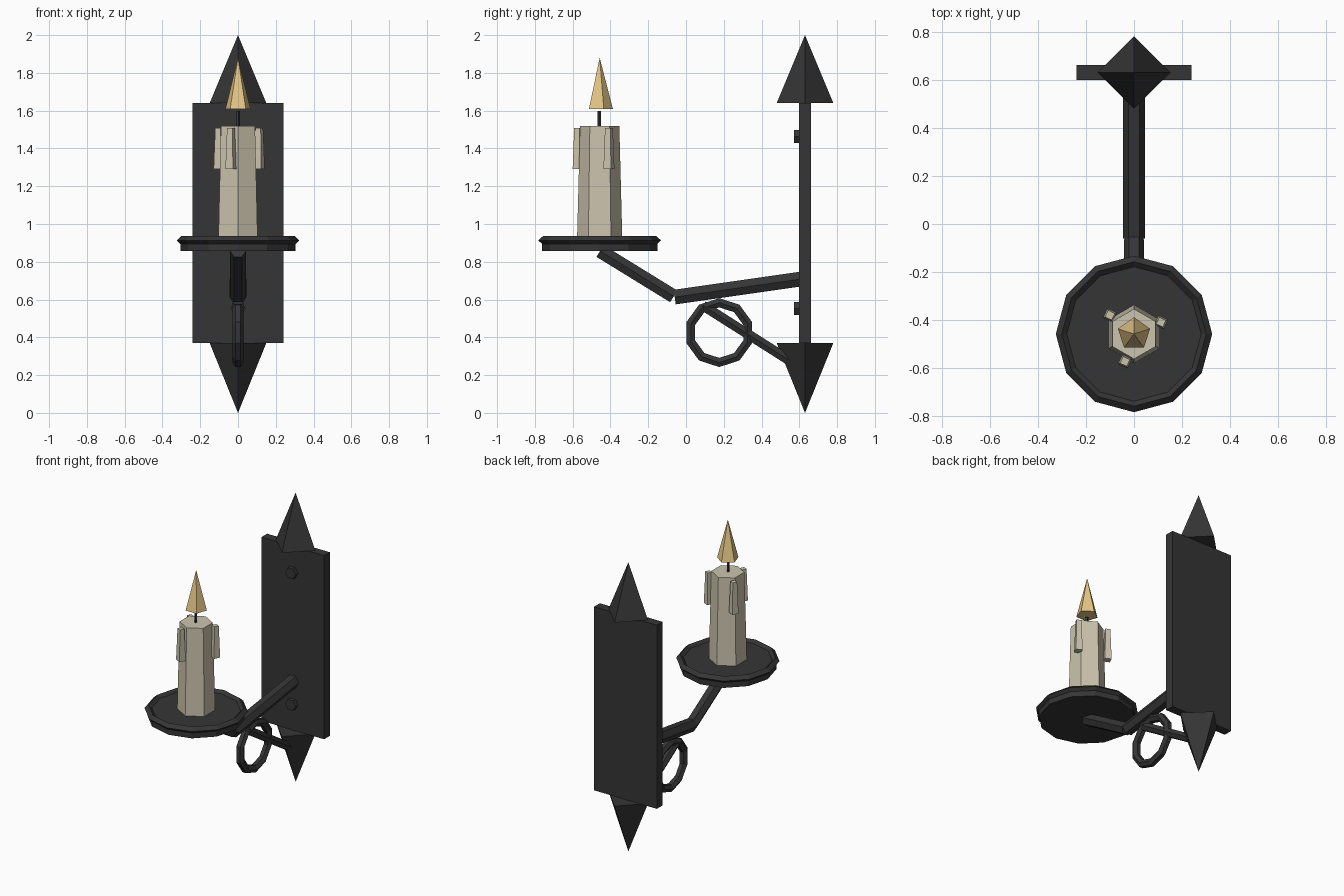
import bpy, bmesh, math
from mathutils import Vector, Matrix

if "Cube" in bpy.data.objects:
    bpy.data.objects.remove(bpy.data.objects["Cube"])


def material(name, rgb):
    m = bpy.data.materials.new(name)
    m.diffuse_color = (*rgb, 1)
    m.use_nodes = True
    m.node_tree.nodes["Principled BSDF"].inputs["Base Color"].default_value = m.diffuse_color
    return m


IRON = material("black_iron", (0.036, 0.036, 0.036))
WAX = material("candle_wax", (0.60, 0.55, 0.42))
FLAME = material("flame_yellow", (0.78, 0.56, 0.24))
CY = -0.457          # candle axis
PY = 0.63            # wall plate centre


def loft(name, rings, mat, closed=False):
    """Skin equal-length rings of points; cap the ends unless closed."""
    bm = bmesh.new()
    vs = [[bm.verts.new(p) for p in r] for r in rings]
    n = len(vs[0])
    for i in range(len(vs) if closed else len(vs) - 1):
        a, b = vs[i], vs[(i + 1) % len(vs)]
        for j in range(n):
            k = (j + 1) % n
            bm.faces.new((a[j], a[k], b[k], b[j]))
    if not closed:
        bm.faces.new(vs[0])
        bm.faces.new(vs[-1])
    bmesh.ops.remove_doubles(bm, verts=bm.verts, dist=1e-5)
    bmesh.ops.recalc_face_normals(bm, faces=bm.faces)
    me = bpy.data.meshes.new(name)
    bm.to_mesh(me)
    bm.free()
    me.materials.append(mat)
    ob = bpy.data.objects.new(name, me)
    bpy.context.collection.objects.link(ob)
    return ob


def circle(x, y, z, r, n, turn=0):
    return [(x + r * math.cos(math.radians(turn) + math.tau * i / n),
             y + r * math.sin(math.radians(turn) + math.tau * i / n), z) for i in range(n)]


def prism(name, x, y, z0, z1, r0, r1, n, mat, turn=0):
    return loft(name, [circle(x, y, z0, r0, n, turn), circle(x, y, z1, r1, n, turn)], mat)


def bar(name, p, q, r, n=6):
    """Straight bar in the yz plane, with section corners at +x and -x."""
    p, q = Vector((0, *p)), Vector((0, *q))
    side = Vector((1, 0, 0))
    up = (q - p).normalized().cross(side)
    ring = [side * r * math.cos(math.tau * i / n) + up * r * math.sin(math.tau * i / n)
            for i in range(n)]
    return loft(name, [[p + v for v in ring], [q + v for v in ring]], IRON)


# Wall plate with a pointed pyramid at each end
plate = [(-0.24, PY - 0.031), (0.24, PY - 0.031), (0.24, PY + 0.031), (-0.24, PY + 0.031)]
loft("wall_plate", [[(x, y, z) for x, y in plate] for z in (0.37, 1.64)], IRON)
for name, base, tip in (("top_spike", 1.64, 2.0), ("bottom_spike", 0.37, 0.0)):
    bm = bmesh.new()
    ring = [bm.verts.new(p) for p in circle(0, PY, base, 0.15, 4)]
    apex = bm.verts.new((0, PY, tip))
    bm.faces.new(ring)
    for i in range(4):
        bm.faces.new((ring[i], ring[(i + 1) % 4], apex))
    bmesh.ops.recalc_face_normals(bm, faces=bm.faces)
    me = bpy.data.meshes.new(name)
    bm.to_mesh(me)
    bm.free()
    me.materials.append(IRON)
    bpy.context.collection.objects.link(bpy.data.objects.new(name, me))

# Bolts on the plate front
for name, z in (("upper_bolt", 1.463), ("lower_bolt", 0.553)):
    bar(name, (0.572, z), (0.61, z), 0.04)

# Bent arm, brace and decorative ring
bar("arm_rear", (0.605, 0.708), (-0.06, 0.613), 0.045)
bar("arm_front", (-0.065, 0.617), (-0.455, 0.857), 0.042)
bar("brace", (0.09, 0.568), (0.55, 0.276), 0.03)
rings = []
for i in range(10):
    t = math.tau * i / 10
    rings.append([])
    for j in range(6):
        a = math.tau * j / 6
        d = 0.158 + 0.028 * math.sin(a)
        rings[-1].append((0.028 * math.cos(a), 0.176 + d * math.sin(t), 0.425 + d * math.cos(t)))
loft("iron_ring", rings, IRON, closed=True)

# Drip dish with a raised rim
prism("dish", 0, CY, 0.857, 0.917, 0.305, 0.305, 12, IRON)
rim = [(0.325, 0.913), (0.30, 0.936), (0.275, 0.913), (0.30, 0.89)]
loft("dish_rim", [circle(0, CY, z, r, 12) for r, z in rim], IRON, closed=True)

# Candle, wax drips, wick and flame
prism("candle", 0, CY, 0.91, 1.52, 0.12, 0.104, 6, WAX, 30)
for i, (x, y) in enumerate(((-0.10, -0.379), (0.1125, -0.408), (-0.0375, -0.571))):
    prism(f"wax_drip_{i + 1}", x, y, 1.29, 1.508, 0.031, 0.022, 4, WAX, 20)
prism("wick", 0, CY - 0.003, 1.51, 1.597, 0.01, 0.01, 5, IRON)
prism("flame", 0, CY, 1.61, 1.88, 0.07, 0.0, 5, FLAME, 90)
